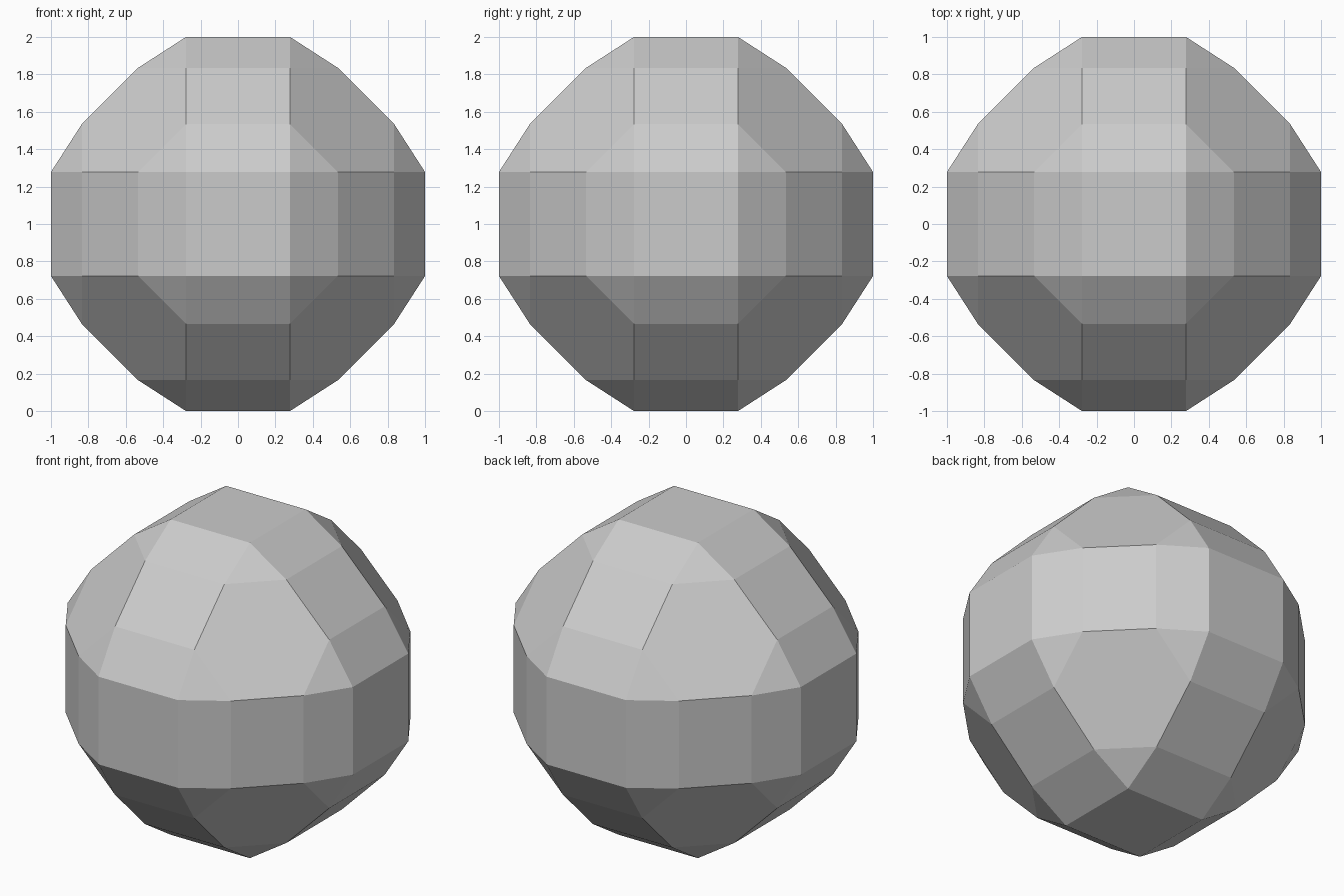
import bpy, bmesh, math
from itertools import permutations, product

if "Cube" in bpy.data.objects:
    bpy.data.objects.remove(bpy.data.objects["Cube"])

# Faceted ball with full cube symmetry: two corner families, mirrored in all axes
FAMILIES = [(0.278, 0.278, 1.0), (0.278, 0.534, 0.835)]
CENTRE_Z = 1.0

points = set()
for family in FAMILIES:
    for p in set(permutations(family)):
        for s in product((-1, 1), repeat=3):
            points.add(tuple(a * b for a, b in zip(p, s)))

# Wrap the corners in a hull and merge flat triangles into squares, strips and hexagons
bm = bmesh.new()
for x, y, z in sorted(points):
    bm.verts.new((x, y, z + CENTRE_Z))
bmesh.ops.convex_hull(bm, input=bm.verts[:])
bmesh.ops.dissolve_limit(bm, angle_limit=math.radians(1),
                         verts=bm.verts[:], edges=bm.edges[:])
bmesh.ops.recalc_face_normals(bm, faces=bm.faces[:])

mesh = bpy.data.meshes.new("faceted_ball")
bm.to_mesh(mesh)
bm.free()

# Plain grey, flat shaded
grey = bpy.data.materials.new("light grey")
grey.diffuse_color = (0.6, 0.6, 0.6, 1.0)
grey.use_nodes = True
grey.node_tree.nodes["Principled BSDF"].inputs["Base Color"].default_value = grey.diffuse_color
mesh.materials.append(grey)

ball = bpy.data.objects.new("faceted_ball", mesh)
bpy.context.collection.objects.link(ball)
